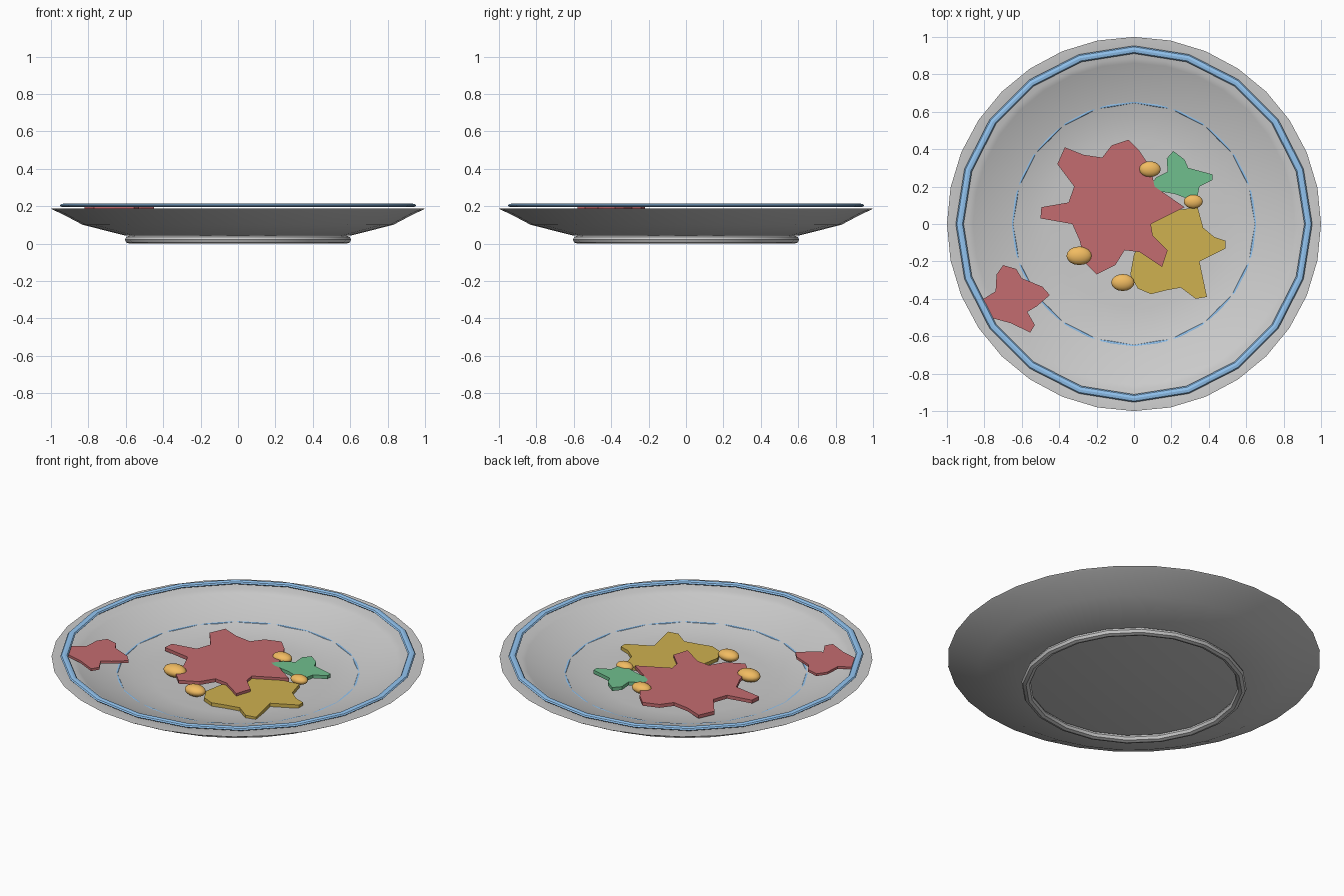
import bpy, bmesh, math

if "Cube" in bpy.data.objects:
    bpy.data.objects.remove(bpy.data.objects["Cube"])

def paint(ob, name, rgb):
    m = bpy.data.materials.get(name) or bpy.data.materials.new(name)
    m.diffuse_color = (*rgb, 1)
    m.use_nodes = True
    m.node_tree.nodes["Principled BSDF"].inputs["Base Color"].default_value = m.diffuse_color
    ob.data.materials.append(m)

def smooth(ob, angle=40):
    bpy.ops.object.select_all(action='DESELECT')
    ob.select_set(True)
    bpy.context.view_layer.objects.active = ob
    bpy.ops.object.shade_smooth_by_angle(angle=math.radians(angle))

def new_object(name, bm):
    bmesh.ops.recalc_face_normals(bm, faces=bm.faces)
    me = bpy.data.meshes.new(name)
    bm.to_mesh(me)
    bm.free()
    ob = bpy.data.objects.new(name, me)
    bpy.context.collection.objects.link(ob)
    return ob

def lathe(name, profile, sides):
    bm = bmesh.new()
    vs = [bm.verts.new((r, 0, z)) for r, z in profile]
    es = [bm.edges.new(p) for p in zip(vs, vs[1:])]
    bmesh.ops.spin(bm, geom=vs + es, axis=(0, 0, 1), cent=(0, 0, 0),
                   angle=math.tau, steps=sides, use_merge=True)
    bmesh.ops.remove_doubles(bm, verts=bm.verts, dist=1e-4)
    return new_object(name, bm)

def ring(name, radius, tube, z, flat):
    bpy.ops.mesh.primitive_torus_add(major_radius=radius, minor_radius=tube,
                                     major_segments=20, minor_segments=8, location=(0, 0, z))
    ob = bpy.context.object
    ob.name = name
    ob.scale.z = flat
    smooth(ob, 30)
    return ob

def leaf(name, outline, z, thick, colour, rgb):
    bm = bmesh.new()
    face = bm.faces.new([bm.verts.new((x, y, z)) for x, y in outline])
    up = bmesh.ops.extrude_face_region(bm, geom=[face])['geom']
    bmesh.ops.translate(bm, vec=(0, 0, thick),
                        verts=[v for v in up if isinstance(v, bmesh.types.BMVert)])
    ob = new_object(name, bm)
    paint(ob, colour, rgb)
    return ob

# Plate: inside of the bowl, rim, then the underside
plate = lathe("plate", [(0, .065), (.45, .068), (.56, .078), (.65, .10), (.76, .132),
                        (.86, .172), (.885, .183), (1, .187), (.985, .178), (.94, .158),
                        (.83, .10), (.6, .042), (0, .036)], 32)
paint(plate, "glaze", (.93, .93, .92))
smooth(plate, 50)

# Foot ring and painted bands
ring("foot_ring", .58, .025, .021, .84)
for name, r, t, z, f in (("rim_band", .932, .021, .204, .45),
                         ("inner_band", .654, .010, .0960, .5)):
    paint(ring(name, r, t, z, f), "blue", (.29, .56, .89))

# Leaves
RED, GOLD, GREEN = (.55, .15, .16), (.62, .44, .08), (.16, .52, .27)
leaf("large_red_leaf", [
    (-.37, .41), (-.27, .37), (-.17, .355), (-.12, .42), (-.03, .45), (.03, .39), (.09, .30),
    (.11, .20), (.27, .09), (.09, 0), (.10, -.06), (.18, -.14), (.15, -.23), (.03, -.15),
    (-.05, -.14), (-.10, -.22), (-.20, -.27), (-.26, -.21), (-.29, -.09), (-.33, .0),
    (-.50, .03), (-.495, .09), (-.35, .115), (-.32, .20), (-.41, .32)],
    .085, .02, "red", RED)
leaf("gold_leaf", [
    (.20, .07), (.34, .09), (.37, -.02), (.43, -.07), (.49, -.09), (.49, -.13), (.35, -.20),
    (.39, -.39), (.33, -.40), (.25, -.34), (.17, -.355), (.09, -.375), (.02, -.345),
    (-.02, -.27), (0, -.16), (.06, -.08), (.09, 0)],
    .07, .02, "gold", GOLD)
leaf("green_leaf", [
    (.08, .20), (.12, .25), (.18, .28), (.175, .35), (.21, .39), (.27, .345), (.29, .30),
    (.42, .265), (.42, .235), (.35, .20), (.34, .15), (.30, .13), (.22, .16), (.11, .18)],
    .085, .02, "green", GREEN)
leaf("small_red_leaf", [
    (-.70, -.22), (-.63, -.24), (-.60, -.29), (-.49, -.335), (-.45, -.38), (-.52, -.44),
    (-.57, -.47), (-.53, -.54), (-.555, -.58), (-.66, -.53), (-.77, -.50), (-.82, -.41),
    (-.74, -.36), (-.735, -.27)],
    .183, .014, "red", RED)

# Berries
for i, (x, y, s) in enumerate(((.085, .293, .058), (.317, .12, .051),
                               (-.293, -.17, .068), (-.06, -.313, .062))):
    bpy.ops.mesh.primitive_uv_sphere_add(segments=16, ring_count=10, radius=1, location=(x, y, .10))
    ob = bpy.context.object
    ob.name = f"berry_{i + 1}"
    ob.scale = (s, s * .73, s * .5)
    smooth(ob, 60)
    paint(ob, "orange", (.88, .50, .12))
